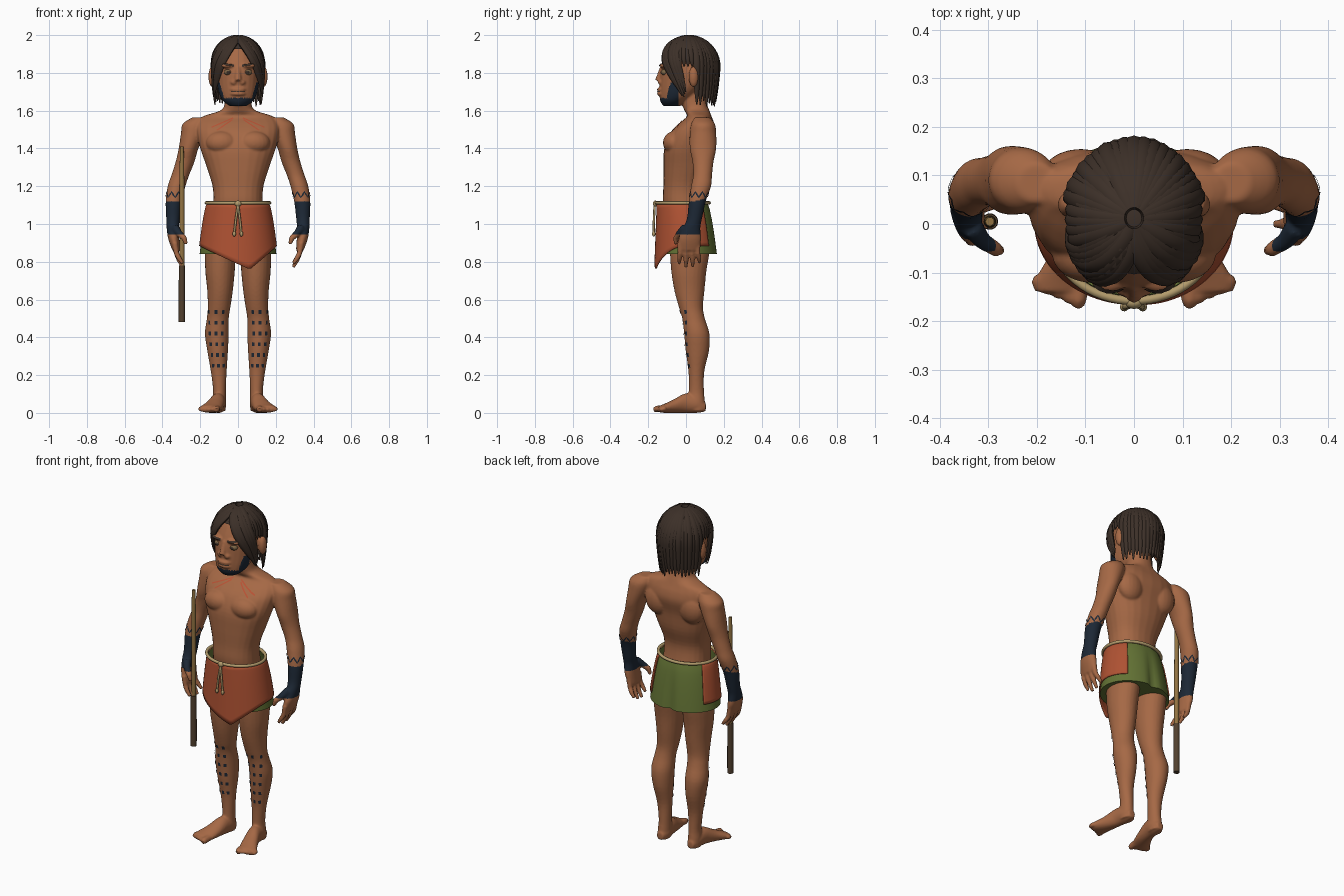
import bpy, bmesh, random
from math import sin, cos, pi, acos, exp, radians, copysign
from mathutils import Vector, Matrix
from mathutils.bvhtree import BVHTree

random.seed(4)
if "Cube" in bpy.data.objects:
    bpy.data.objects.remove(bpy.data.objects["Cube"])


def material(name, r, g, b):
    m = bpy.data.materials.new(name)
    m.use_nodes = True
    m.diffuse_color = (r, g, b, 1)
    bsdf = next(n for n in m.node_tree.nodes if n.type == "BSDF_PRINCIPLED")
    bsdf.inputs["Base Color"].default_value = (r, g, b, 1)
    bsdf.inputs["Roughness"].default_value = 0.8
    return m


skin = material("brown skin", .38, .14, .06)
hair_dark = material("dark brown hair", .045, .029, .021)
orange = material("orange cloth", .43, .085, .033)
green = material("green cloth", .125, .17, .035)
navy = material("navy paint", .012, .021, .036)
rope_tan = material("rope tan", .45, .33, .15)
wood = material("light wood", .29, .175, .055)
dark_wood = material("dark wood", .085, .052, .028)
red = material("red paint", .48, .085, .035)
eye_tone = material("eye amber", .2, .13, .06)


def finish(bm, name, *mats):
    bmesh.ops.recalc_face_normals(bm, faces=bm.faces[:])
    mesh = bpy.data.meshes.new(name)
    bm.to_mesh(mesh)
    bm.free()
    for m in mats:
        mesh.materials.append(m)
    mesh.shade_smooth()
    mesh.set_sharp_from_angle(angle=radians(55))
    ob = bpy.data.objects.new(name, mesh)
    bpy.context.scene.collection.objects.link(ob)
    return ob


def bridge(bm, rings, caps=(True, True), closed=True):
    """Join successive rings of points with quads."""
    vs = [[bm.verts.new(p) for p in ring] for ring in rings]
    n = len(vs[0])
    for a, b in zip(vs, vs[1:]):
        for k in range(n if closed else n - 1):
            j = (k + 1) % n
            bm.faces.new((a[k], a[j], b[j], b[k]))
    if caps[0]:
        bm.faces.new(vs[0])
    if caps[1]:
        bm.faces.new(vs[-1])


def smooth_rows(rows, n=4):
    """Resample rows with a smooth spline."""
    out, last = [], len(rows) - 1
    for i in range(last):
        quad = zip(rows[max(i - 1, 0)], rows[i], rows[i + 1], rows[min(i + 2, last)])
        quad = list(quad)
        for t in (k / n for k in range(n)):
            out.append([.5 * (2 * b + (c - a) * t + (2 * a - 5 * b + 4 * c - d) * t * t
                              + (3 * b - a - 3 * c + d) * t ** 3) for a, b, c, d in quad])
    return out + [rows[-1]]


def loft(bm, rows, axis="z", power=1.0, sides=24):
    """Rows hold: place on axis, two centre values, two radii."""
    rings = []
    for t, a, b, ra, rb in smooth_rows(rows):
        ring = []
        for k in range(sides):
            c, s = cos(2 * pi * k / sides), sin(2 * pi * k / sides)
            u = a + ra * copysign(abs(c) ** power, c)
            v = b + rb * copysign(abs(s) ** power, s)
            ring.append((u, v, t) if axis == "z" else (u, t, v))
        rings.append(ring)
    bridge(bm, rings)


def tube(bm, pts, radii, ref=None, flat=1.0, sides=8, closed=False):
    pts = [Vector(p) for p in pts]
    n, rings = len(pts), []
    if ref is None:
        way = (pts[-1] - pts[0]).normalized()
        ref = Vector((0, 0, 1)) if abs(way.y) > .7 else Vector((0, 1, 0))
    for i, p in enumerate(pts):
        a, b = (pts[i - 1], pts[(i + 1) % n]) if closed else (pts[max(i - 1, 0)], pts[min(i + 1, n - 1)])
        tan = (b - a).normalized()
        v = tan.cross(ref).normalized()
        u = v.cross(tan)
        r = radii[i] if isinstance(radii, list) else radii
        rings.append([p + r * (u * cos(2 * pi * k / sides) + v * flat * sin(2 * pi * k / sides))
                      for k in range(sides)])
    bridge(bm, rings + rings[:1] if closed else rings, (not closed, not closed))


def ball(bm, centre, size):
    m = Matrix.Translation(centre) @ Matrix.Diagonal((*size, 1))
    return bmesh.ops.create_uvsphere(bm, u_segments=20, v_segments=14, radius=1, matrix=m)["verts"]


def mirror(bm):
    new = bmesh.ops.duplicate(bm, geom=bm.verts[:] + bm.edges[:] + bm.faces[:])["geom"]
    bmesh.ops.scale(bm, vec=(-1, 1, 1), verts=[v for v in new if isinstance(v, bmesh.types.BMVert)])


# Body: left limbs first, then mirrored
bm = bmesh.new()
loft(bm, [(.95, .085, .02, .08, .1), (.86, .093, .02, .082, .105), (.75, .095, .015, .078, .093),
          (.65, .095, .018, .068, .08), (.56, .1, .026, .06, .064), (.5, .107, .04, .058, .06),
          (.42, .112, .057, .063, .067), (.33, .108, .06, .055, .062), (.22, .102, .055, .042, .042),
          (.12, .098, .055, .034, .04), (.06, .1, .055, .036, .045), (.01, .1, .06, .034, .045)])
loft(bm, [(.105, .1, .03, .02, .022), (.06, .1, .045, .038, .045), (0, .108, .052, .04, .052),
          (-.06, .125, .037, .048, .037), (-.11, .145, .025, .056, .025),
          (-.14, .152, .02, .052, .018)], axis="y")
for i in range(5):
    x, tip = .115 + .021 * i, -.172 + .009 * i
    r = .019 if i == 0 else .0135
    tube(bm, [(x - .004, -.11, .024), (x, tip + .015, .02), (x, tip, .016)], [r, r, r * .6])
loft(bm, [(1.565, .2, .085, .04, .04), (1.53, .225, .09, .068, .063), (1.48, .238, .09, .064, .07),
          (1.4, .262, .09, .052, .07), (1.33, .28, .09, .05, .056), (1.26, .305, .088, .047, .05),
          (1.2, .325, .08, .047, .053), (1.12, .34, .06, .043, .045), (1.03, .344, .045, .036, .04),
          (.98, .345, .03, .033, .046), (.92, .34, .02, .029, .06), (.86, .327, .015, .02, .056)])
for i in range(4):
    y = -.031 + .031 * i
    drop = (.02, 0, .004, .024)[i]
    tube(bm, [(.335, y, .9), (.326, y, .845), (.313, y * 1.12, .81 + drop / 2),
              (.292, y * 1.15, .77 + drop)], [.016, .0145, .0135, .009])
tube(bm, [(.335, -.005, .98), (.312, -.035, .95), (.285, -.052, .925), (.274, -.056, .893)],
     [.024, .019, .016, .01])
ball(bm, (.085, -.06, 1.43), (.085, .062, .062))        # chest muscle
ball(bm, (.11, .1, 1.45), (.08, .055, .09))             # shoulder blade
ball(bm, (.135, .04, 1.78), (.022, .026, .056))         # ear
ball(bm, (.022, -.136, 1.75), (.017, .014, .013))       # nostril
ball(bm, (.05, -.115, 1.838), (.042, .025, .013))       # brow ridge
mirror(bm)
loft(bm, [(.86, 0, .03, .14, .1), (.95, 0, .03, .155, .11), (1.05, 0, .0, .138, .11),
          (1.12, 0, -.015, .131, .108), (1.2, 0, -.015, .135, .105), (1.3, 0, .0, .165, .12),
          (1.4, 0, .01, .2, .125), (1.48, 0, .035, .218, .12), (1.53, 0, .055, .215, .095),
          (1.57, 0, .07, .185, .065), (1.6, 0, .058, .095, .066), (1.64, 0, .045, .07, .066),
          (1.74, 0, .03, .066, .066)], power=.88)
loft(bm, [(1.625, 0, -.075, .045, .045), (1.65, 0, -.065, .078, .071), (1.69, 0, -.04, .1, .1),
          (1.75, 0, -.012, .113, .128), (1.82, 0, .003, .118, .138), (1.88, 0, .012, .112, .125),
          (1.94, 0, .02, .085, .098), (1.97, 0, .02, .04, .05)])
tube(bm, [(0, -.125, 1.83), (0, -.137, 1.79), (0, -.145, 1.757)], [.013, .016, .021])
for z in (1.712, 1.689):
    ball(bm, (0, -.13, z), (.042, .025, .012))          # lips
body = finish(bm, "body")
remesh = body.modifiers.new("fuse", "REMESH")
remesh.mode, remesh.voxel_size = "VOXEL", .006
relax = body.modifiers.new("relax", "SMOOTH")
relax.factor, relax.iterations = .5, 4
dg = bpy.context.evaluated_depsgraph_get()
mesh = bpy.data.meshes.new_from_object(body.evaluated_get(dg))
body.modifiers.clear()
body.data = mesh
mesh.materials.clear()
mesh.materials.append(skin)
mesh.materials.append(navy)
mesh.shade_smooth()
for p in mesh.polygons:
    x, y, z = abs(p.center.x), p.center.y, p.center.z
    glove = x > .24 and .945 < z < 1.12 + .25 * max(0, y - .04)
    beard = y < -.04 and 1.6 < z < 1.668 + 4 * max(0, x - .075) and z < 1.75
    p.material_index = int(glove or beard)
surface = BVHTree.FromPolygons([v.co for v in mesh.vertices], [p.vertices[:] for p in mesh.polygons])


# Painted marks: thin ribbons laid on the skin
def stripe(bm, rays, width):
    hits = []
    for origin, way in rays:
        loc, nor, _, _ = surface.ray_cast(Vector(origin), Vector(way))
        if loc is not None:
            hits.append((loc, nor if nor.dot(Vector(way)) < 0 else -nor))
    if len(hits) < 2:
        return
    rows = []
    for i, (p, n) in enumerate(hits):
        tan = hits[min(i + 1, len(hits) - 1)][0] - hits[max(i - 1, 0)][0]
        side = n.cross(tan).normalized() * width
        rows.append([p + n * .003 - side, p + n * .003 + side])
    bridge(bm, rows, (False, False), closed=False)


def front_line(x0, z0, x1, z1, n=8):
    return [((x0 + (x1 - x0) * k / n, -1, z0 + (z1 - z0) * k / n), (0, 1, 0)) for k in range(n + 1)]


marks, chest, brows = bmesh.new(), bmesh.new(), bmesh.new()
for s in (-1, 1):
    for row in range(6):
        z = .25 + .057 * row
        for col in (-1, 0, 1):
            x = s * (.104 + .012 * min(row / 3, 1) + col * (.026 + .002 * row))
            stripe(marks, front_line(x, z - .01, x, z + .01, 2), .0075)
    zigzag = []
    for k in range(49):
        a = 2 * pi * k / 48
        way = Vector((s * cos(a), sin(a), 0))
        z = 1.155 + .015 * (1 - 2 * abs(k % 6 / 3 - 1))
        zigzag.append((Vector((s * .333, .068, z)) + way * .12, -way))
    stripe(marks, zigzag, .004)
    stripe(chest, front_line(s * .025, 1.56, s * .14, 1.51), .004)
    stripe(chest, front_line(s * .03, 1.55, s * .11, 1.495), .004)
    stripe(brows, front_line(s * .022, 1.838, s * .085, 1.846), .006)
stripe(brows, front_line(-.036, 1.7, .036, 1.7), .0025)
finish(marks, "shin_and_arm_marks", navy)
finish(chest, "chest_marks", red)
finish(brows, "eyebrows_and_mouth_line", hair_dark)

# Eyes
for name, mat, y, r in (("eyes", eye_tone, -.111, .021), ("pupils", hair_dark, -.125, .0105)):
    bm = bmesh.new()
    ball(bm, (.05, y, 1.803), (r * 1.15, r, r * .8))
    mirror(bm)
    finish(bm, name, mat)

# Hair: a cap with swept strands
bm = bmesh.new()
ball(bm, (0, .012, 1.83), (.132, .148, .153))
bare = [f for f in bm.faces for c in [f.calc_center_median()]
        if not (c.z > 1.915 or (c.y > .05 and c.z > 1.72) or (c.y > -.04 and c.z > 1.86))]
bmesh.ops.delete(bm, geom=bare, context="FACES")
for s in (-1, 1):
    for i in range(23):
        d0 = 4 + 8 * i
        if d0 < 55:
            d1, end = 72 + d0 * .25, 1.67 + random.uniform(0, .06)
        elif d0 < 108:
            d1, end = d0 + 6, 1.835
        else:
            d1, end = d0, 1.62 + random.uniform(0, .035)
        stop = acos((end - 1.83) / .155) if end > 1.83 else pi / 2 + (1.83 - end) / .15
        size, pts, radii = random.uniform(.017, .022), [], []
        for k in range(17):
            t = k / 16
            d, q = radians(d0 + (d1 - d0) * t ** 1.2), .12 + (stop - .12) * t
            over = max(0, q - pi / 2)
            r = sin(min(q, pi / 2)) - .05 * over
            z = 1.83 + .155 * cos(q) if over == 0 else 1.83 - .15 * over
            pts.append((s * .138 * r * sin(d), .012 - .155 * r * cos(d), z))
            radii.append(size * (1 - t ** 4) + .003)
        mid = radians((d0 + d1) / 2)
        tube(bm, pts, radii, ref=Vector((s * cos(mid), sin(mid), 0)), flat=.7)
finish(bm, "hair", hair_dark)


# Clothing around the hips
def hip(a, z, off=0.0):
    f = max(0, (1.11 - z) / .26)
    front, back = .155 + .01 * f + off, .12 + .055 * f ** .6 + off
    x = (.165 + .045 * f ** .7 + off) * cos(a)
    y = (back - front) / 2 + (back + front) / 2 * sin(a)
    if sin(a) > 0:
        y -= .02 * f * exp(-(x / .025) ** 2)
    return Vector((x, y, z))


bm = bmesh.new()
bridge(bm, [[hip(2 * pi * k / 64, 1.105 - .265 * j / 10, -.008) for k in range(64)] for j in range(11)],
       (False, True))
finish(bm, "shorts", green)

bm = bmesh.new()
columns = []
for k in range(73):
    a = radians(150 + 255 * k / 72)
    x, low = hip(a, .86).x, .885
    if sin(a) < 0:
        low -= .125 * max(0, 1 - abs(x - .06) / (.27 if x < .06 else .15))
    columns.append([hip(a, 1.11 + (low - 1.11) * j / 12) for j in range(13)])
bridge(bm, columns, (False, False), closed=False)
wrap = finish(bm, "hip_wrap", orange)
wrap.modifiers.new("cloth_thickness", "SOLIDIFY").thickness = .005

bm = bmesh.new()
tube(bm, [hip(2 * pi * k / 64, 1.112, .003) for k in range(64)], .009, ref=Vector((0, 0, 1)), closed=True)
ball(bm, (0, -.162, 1.108), (.018, .013, .016))
for x in (-.02, .018):
    tube(bm, [(0, -.166, 1.105), (x * .6, -.17, 1.02), (x, -.171, .945)], .006)
    ball(bm, (x, -.171, .948), (.009, .009, .014))
finish(bm, "rope_belt", rope_tan)

# Staff held in the right hand
for name, mat, rows in (
        ("staff_shaft", wood, ((1.41, .009), (1.3, .012), (1.1, .013), (.76, .013))),
        ("staff_butt", dark_wood, ((.78, .016), (.65, .017), (.48, .017)))):
    bm = bmesh.new()
    loft(bm, [(z, -.297, .005, r, r) for z, r in rows], sides=14)
    finish(bm, name, mat)
